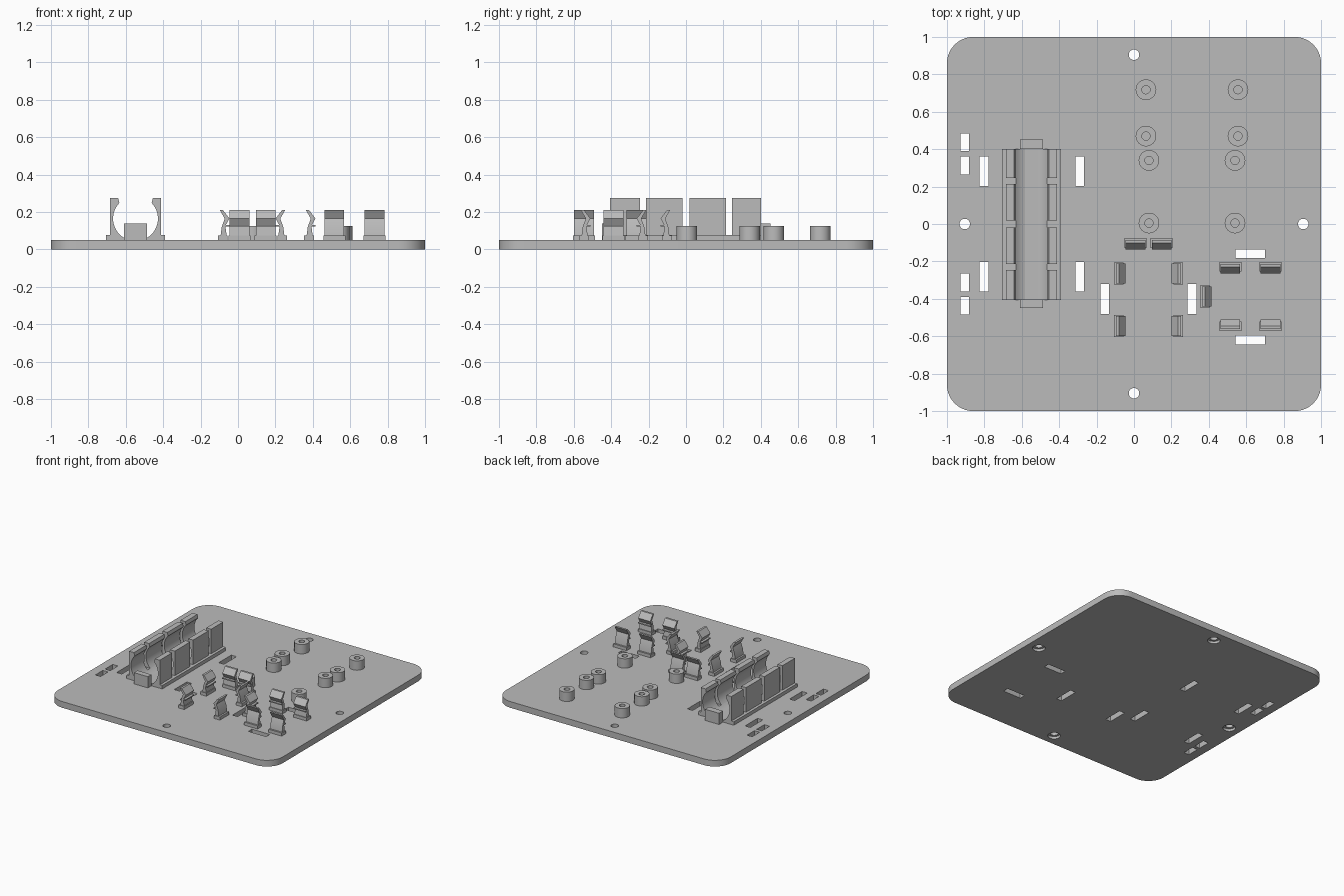
import bpy, bmesh
from math import sin, cos, pi, radians
from mathutils import Matrix, Vector

cube = bpy.data.objects.get("Cube")
if cube:
    bpy.data.objects.remove(cube)

grey = bpy.data.materials.new("plain grey")
grey.use_nodes = True
colour = (0.5, 0.5, 0.5, 1)
grey.diffuse_color = colour
grey.node_tree.nodes["Principled BSDF"].inputs["Base Color"].default_value = colour

parts = []


def finish(name, bm):
    bmesh.ops.recalc_face_normals(bm, faces=bm.faces)
    mesh = bpy.data.meshes.new(name)
    bm.to_mesh(mesh)
    bm.free()
    mesh.materials.append(grey)
    obj = bpy.data.objects.new(name, mesh)
    bpy.context.collection.objects.link(obj)
    parts.append(obj)
    return obj


def add_prism(bm, points, sweep):
    """Extrude a closed outline along a vector."""
    face = bm.faces.new([bm.verts.new(p) for p in points])
    new = bmesh.ops.extrude_face_region(bm, geom=[face])["geom"]
    moved = [v for v in new if isinstance(v, bmesh.types.BMVert)]
    bmesh.ops.translate(bm, verts=moved, vec=Vector(sweep))
    return moved


def profile_part(name, outline, length, location, angle):
    """Sweep an (inward, height) profile sideways, then turn it into place."""
    bm = bmesh.new()
    add_prism(bm, [(u, -length / 2, z) for u, z in outline], (0, length, 0))
    bm.transform(Matrix.Translation((*location, 0)) @ Matrix.Rotation(angle, 4, "Z"))
    return finish(name, bm)


def add_box(bm, x0, x1, y0, y1, z0, z1):
    add_prism(bm, [(x0, y0, z0), (x1, y0, z0), (x1, y1, z0), (x0, y1, z0)], (0, 0, z1 - z0))


def add_lathe(bm, profile, x, y, steps=32):
    """Closed ring-shaped or solid turned shape from (radius, height) points."""
    rings = [[bm.verts.new((x + r * cos(2 * pi * i / steps), y + r * sin(2 * pi * i / steps), z))
              for i in range(steps)] for r, z in profile]
    for low, high in zip(rings, rings[1:]):
        for i in range(steps):
            j = (i + 1) % steps
            bm.faces.new((low[i], low[j], high[j], high[i]))
    bm.faces.new(rings[0])
    bm.faces.new(rings[-1])


def arc(cx, cz, r, start, end, steps):
    angles = [radians(start + (end - start) * i / steps) for i in range(steps + 1)]
    return [(cx + r * cos(a), cz + r * sin(a)) for a in angles]


TOP = 0.05

# Base plate with rounded corners
bm = bmesh.new()
R = 0.14
outline = []
for k, (sx, sy) in enumerate([(1, 1), (-1, 1), (-1, -1), (1, -1)]):
    outline += arc(sx * (1 - R), sy * (1 - R), R, 90 * k, 90 * k + 90, 10)
add_prism(bm, [(x, y, 0) for x, y in outline], (0, 0, TOP))
plate = finish("base_plate", bm)

# Cable-tie slots and counterbored screw holes
bm = bmesh.new()
LOW, HIGH = -0.05, 0.1
for s in (1, -1):
    for x, y0, y1 in [(-0.905, 0.39, 0.485), (-0.905, 0.265, 0.362),
                      (-0.802, 0.203, 0.362), (-0.29, 0.203, 0.362)]:
        lo, hi = sorted((s * y0, s * y1))
        add_box(bm, x - 0.023, x + 0.023, lo, hi, LOW, HIGH)
for x in (-0.157, 0.31):
    add_box(bm, x - 0.023, x + 0.023, -0.48, -0.322, LOW, HIGH)
for y in (-0.158, -0.62):
    add_box(bm, 0.542, 0.7, y - 0.023, y + 0.023, LOW, HIGH)
for x, y in [(0, 0.905), (0, -0.905), (0.905, 0), (-0.905, 0)]:
    add_lathe(bm, [(0.046, LOW), (0.046, 0.02), (0.028, 0.02), (0.028, HIGH)], x, y)
cutter = finish("hole_cutter", bm)
cutter.hide_render = True
mod = plate.modifiers.new("holes", "BOOLEAN")
mod.object = cutter
mod.operation = "DIFFERENCE"
mod.solver = "EXACT"
bpy.context.view_layer.objects.active = plate
bpy.ops.object.modifier_apply(modifier=mod.name)
parts.remove(cutter)
bpy.data.objects.remove(cutter)

# Standoffs with blind screw holes
for x0, x1, y in [(0.064, 0.556, 0.718), (0.064, 0.556, 0.47), (0.08, 0.54, 0.34), (0.08, 0.54, 0.005)]:
    for x in (x0, x1):
        bm = bmesh.new()
        add_lathe(bm, [(0.055, TOP), (0.055, 0.125), (0.022, 0.125), (0.022, TOP + 0.005)], x, y)
        finish("standoff", bm)

# Battery cradle: two footed rails carrying four curved wall segments each
CX, CZ, CR = -0.548, 0.165, 0.12
foot = [(-0.158, TOP), (-0.158, 0.078)] + arc(0, CZ, CR, 226.5, 253.4, 5)
wall = [(-0.136, 0.078), (-0.136, 0.275), (-0.093, 0.275)] + arc(0, CZ, CR, 136, 226.5, 14)
for side, angle in (("right", 0), ("left", pi)):
    profile_part("cradle_foot_" + side, foot, 0.806, (CX, -0.002), angle)
    for y0, y1 in [(-0.405, -0.247), (-0.214, -0.018), (0.018, 0.214), (0.247, 0.401)]:
        profile_part("cradle_wall_" + side, wall, y1 - y0, (CX, (y0 + y1) / 2), angle)

# End stops of the cradle
for y0, y1 in [(-0.45, -0.405), (0.401, 0.452)]:
    bm = bmesh.new()
    add_box(bm, CX - 0.062, CX + 0.062, y0, y1, TOP, 0.14)
    finish("cradle_end_stop", bm)

# Snap clips: a foot and a kinked blade with a small shelf
clip_foot = [(0, TOP), (0.052, TOP), (0.052, 0.075), (0, 0.075)]
blade = [(0.014, 0.075), (0.02, 0.12), (0.036, 0.165), (0.01, 0.21), (0.027, 0.21), (0.061, 0.165),
         (0.042, 0.131), (0.062, 0.131), (0.062, 0.122), (0.04, 0.122), (0.046, 0.075)]
clips = [(0.353, -0.388, 0)]
for y in (-0.265, -0.545):
    clips += [(-0.107, y, 0), (0.262, y, pi)]
for x in (0.008, 0.148):
    clips.append((x, -0.075, -pi / 2))
for x in (0.515, 0.73):
    clips += [(x, -0.203, -pi / 2), (x, -0.572, pi / 2)]
for x, y, angle in clips:
    profile_part("clip_foot", clip_foot, 0.118, (x, y), angle)
    profile_part("clip_blade", blade, 0.106, (x, y), angle)

# Smooth the round surfaces, keep corners sharp
bpy.ops.object.select_all(action="DESELECT")
for obj in parts:
    obj.select_set(True)
bpy.context.view_layer.objects.active = plate
bpy.ops.object.shade_smooth_by_angle(angle=radians(25))
